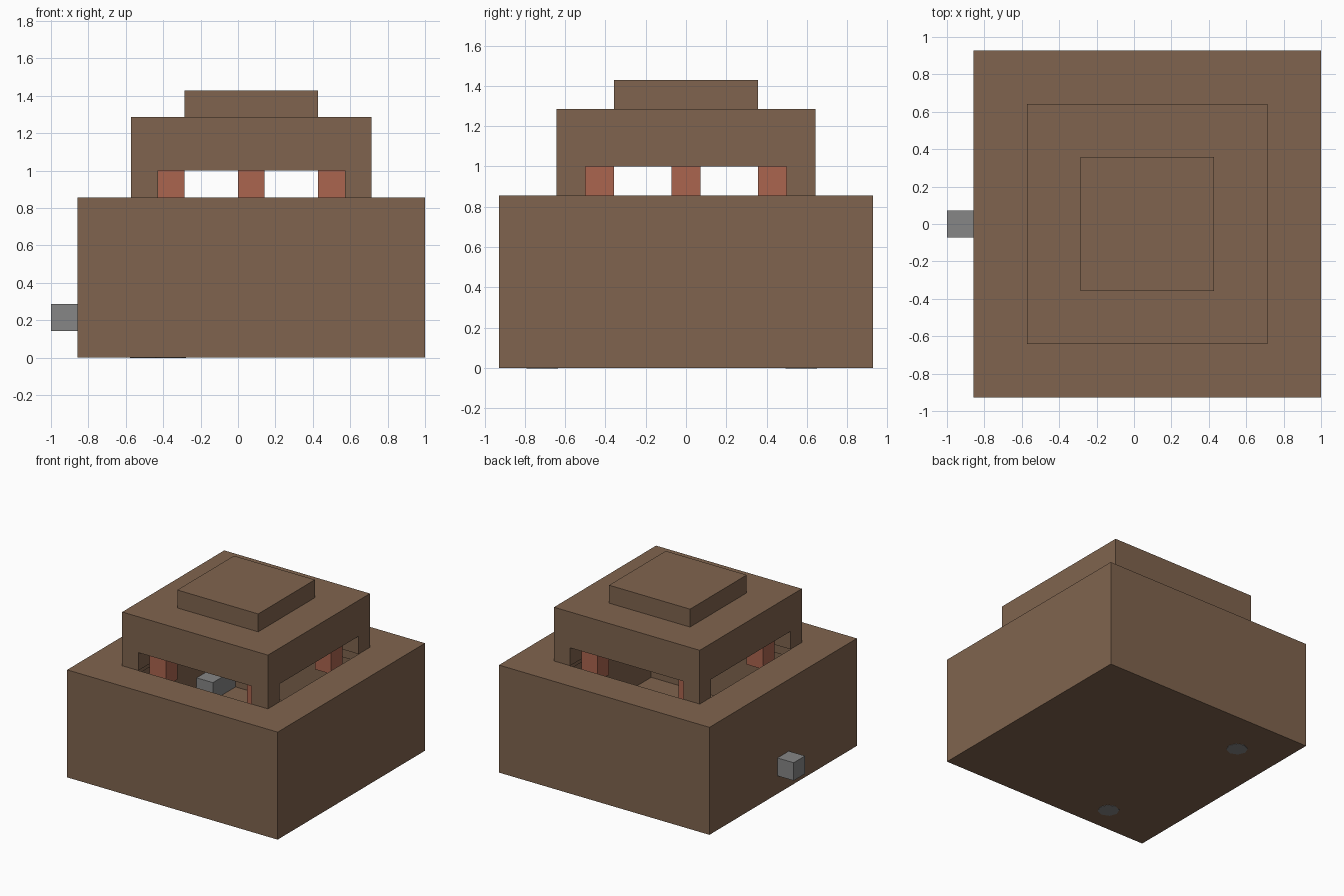
import bpy
from mathutils import Vector

UNIT = 1 / 7                      # one block
ORIGIN = Vector((-6, -6.5, 0))    # front right bottom corner of the base, in blocks

if "Cube" in bpy.data.objects:
    bpy.data.objects.remove(bpy.data.objects["Cube"], do_unlink=True)


def material(name, rgb):
    linear = [((c / 255 + 0.055) / 1.055) ** 2.4 for c in rgb] + [1]
    mat = bpy.data.materials.new(name)
    mat.use_nodes = True
    mat.diffuse_color = linear
    mat.node_tree.nodes["Principled BSDF"].inputs["Base Color"].default_value = linear
    return mat


brown = material("brown", (128, 100, 78))
red = material("brick_red", (171, 101, 79))
grey = material("grey", (134, 134, 134))


def place(point):
    return (Vector(point) + ORIGIN) * UNIT


def box(name, low, high, mat=None):
    a, b = place(low), place(high)
    bpy.ops.mesh.primitive_cube_add(size=1, location=(a + b) / 2)
    obj = bpy.context.object
    obj.name = name
    for vert in obj.data.vertices:
        vert.co *= b - a
    if mat:
        obj.data.materials.append(mat)
    return obj


def carve(obj, *cuts):
    """Subtract boxes from an object and remove the cutters."""
    for low, high in cuts:
        cutter = box("cutter", low, high)
        cutter.hide_render = True
        mod = obj.modifiers.new("cut", 'BOOLEAN')
        mod.operation = 'DIFFERENCE'
        mod.solver = 'EXACT'
        mod.object = cutter
        bpy.context.view_layer.objects.active = obj
        bpy.ops.object.modifier_apply(modifier=mod.name)
        bpy.data.objects.remove(cutter, do_unlink=True)


# Hollow base with a square opening in its top
base = box("base", (0, 0, 0), (13, 13, 6), brown)
carve(base,
      ((1, 1, 1), (12, 12, 5)),
      ((2, 2, 4.5), (11, 11, 6.5)))

# Upper room with a low opening on every side
room = box("upper_room", (2, 2, 6), (11, 11, 9), brown)
carve(room,
      ((3, 3, 5.5), (10, 10, 8)),
      ((3, 1, 5.5), (10, 12, 7)),
      ((1, 3, 5.5), (12, 10, 7)))

box("roof_cap", (4, 4, 9), (9, 9, 10), brown)

# Hanging red blocks: four corners and the centre
for i, (x, y) in enumerate(((3, 3), (9, 3), (6, 6), (3, 9), (9, 9))):
    box(f"red_block_{i + 1}", (x, y, 5), (x + 1, y + 1, 8), red)

# Grey blocks: one on the outer wall, one on the inside floor
box("wall_block", (-1, 6, 1), (0, 7, 2), grey)
box("floor_block", (1, 10, 1), (2, 12, 2), grey)

# Small discs under the floor
for i, (x, y) in enumerate(((3.5, 1.5), (2.5, 10.5))):
    bpy.ops.mesh.primitive_cylinder_add(vertices=8, radius=0.55 * UNIT, depth=0.006,
                                        location=place((x, y, 0.006)))
    disc = bpy.context.object
    disc.name = f"floor_disc_{i + 1}"
    disc.data.materials.append(grey)
